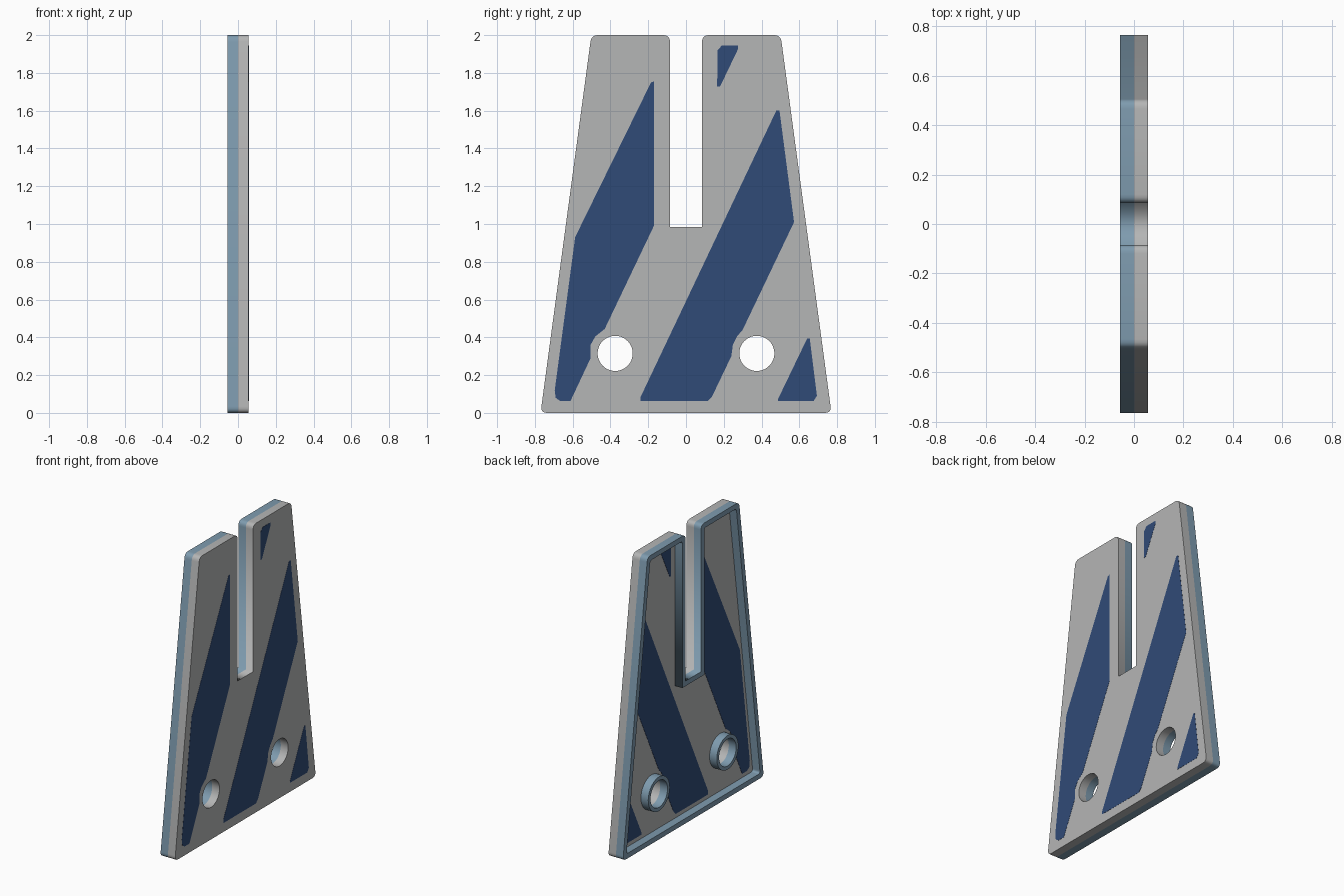
import bpy, math
from mathutils import Matrix, Vector

if "Cube" in bpy.data.objects:
    bpy.data.objects.remove(bpy.data.objects["Cube"])

HALF = 0.056          # half of the plate thickness
TO_SIDE = Matrix(((0, 0, 1, 0), (1, 0, 0, 0), (0, 1, 0, 0), (0, 0, 0, 1)))


def material(name, rgb):
    m = bpy.data.materials.new(name)
    m.diffuse_color = (*rgb, 1)
    m.use_nodes = True
    m.node_tree.nodes["Principled BSDF"].inputs["Base Color"].default_value = m.diffuse_color
    return m


GREY = material("light grey", (0.46, 0.465, 0.465))
BLUE = material("slate blue", (0.21, 0.33, 0.43))
NAVY = material("navy stripe", (0.03, 0.07, 0.185))


def rounded(points):
    """Round each (y, z, radius) corner of a closed outline."""
    out, n = [], len(points)
    for i, (y, z, r) in enumerate(points):
        p = Vector((y, z))
        if r <= 0:
            out.append(p)
            continue
        a = p + (Vector(points[i - 1][:2]) - p).normalized() * r
        b = p + (Vector(points[(i + 1) % n][:2]) - p).normalized() * r
        for k in range(6):
            t = k / 5
            out.append(a * (1 - t) ** 2 + p * 2 * t * (1 - t) + b * t * t)
    return out


def outline(d, r):
    """Tapered, slotted plate outline, inset by d."""
    side = lambda z: 0.77 - 0.1345 * z - 1.01 * d
    half = [(side(d), d, r), (side(2 - d), 2 - d, r),
            (0.085 + d, 2 - d, r), (0.085 + d, 0.985 - d, 0)]
    return rounded(half + [(-y, z, c) for y, z, c in reversed(half)])


def circle(y, z, r, n=40):
    return [Vector((y + r * math.cos(2 * math.pi * i / n),
                    z + r * math.sin(2 * math.pi * i / n))) for i in range(n)]


def slab(name, loops, x0, x1, mat):
    """Fill nested loops in the YZ plane and extrude from x0 to x1."""
    cu = bpy.data.curves.new(name + "_profile", 'CURVE')
    cu.dimensions = '2D'
    cu.fill_mode = 'BOTH'
    cu.extrude = (x1 - x0) / 2
    for loop in loops:
        sp = cu.splines.new('POLY')
        sp.points.add(len(loop) - 1)
        for pt, v in zip(sp.points, loop):
            pt.co = (v[0], v[1], 0, 1)
        sp.use_cyclic_u = True
    tmp = bpy.data.objects.new(name + "_tmp", cu)
    bpy.context.collection.objects.link(tmp)
    bpy.context.view_layer.update()
    dg = bpy.context.evaluated_depsgraph_get()
    me = bpy.data.meshes.new_from_object(tmp.evaluated_get(dg))
    bpy.data.objects.remove(tmp)
    me.transform(Matrix.Translation(((x0 + x1) / 2, 0, 0)) @ TO_SIDE)
    me.materials.clear()
    me.materials.append(mat)
    me.name = name
    ob = bpy.data.objects.new(name, me)
    bpy.context.collection.objects.link(ob)
    return ob


holes = [circle(s * 0.375, 0.315, 0.093) for s in (-1, 1)]
bosses = [circle(s * 0.375, 0.315, 0.118) for s in (-1, 1)]

# Solid front plate
slab("front_plate", [outline(0, 0.035)] + holes, 0, HALF, GREY)

# Raised rim around the recessed back, with bosses around the holes
slab("back_rim", [outline(0, 0.035), outline(0.035, 0.02)], -HALF, 0, BLUE)
for tag, h, b in zip(("left", "right"), holes, bosses):
    slab(tag + "_hole_boss", [b, h], -HALF, 0, BLUE)

# Diagonal stripes, on the front face and on the floor of the recess
stripes = {
    "slot_stripe": [(-0.665, 0.062), (-0.612, 0.062), (-0.505, 0.29),
                    (-0.505, 0.36), (-0.48, 0.405), (-0.43, 0.445),
                    (-0.17, 0.99), (-0.17, 1.755), (-0.185, 1.75),
                    (-0.587, 0.93), (-0.695, 0.12), (-0.69, 0.08)],
    "middle_stripe": [(-0.24, 0.062), (0.115, 0.062), (0.137, 0.085),
                      (0.24, 0.30), (0.248, 0.36), (0.27, 0.405),
                      (0.30, 0.44), (0.572, 1.01), (0.495, 1.60),
                      (0.478, 1.60), (-0.24, 0.085)],
    "corner_stripe": [(0.488, 0.062), (0.675, 0.062), (0.693, 0.09),
                      (0.655, 0.395), (0.642, 0.395), (0.488, 0.075)],
    "top_stripe": [(0.165, 1.727), (0.18, 1.727), (0.275, 1.925),
                   (0.275, 1.945), (0.19, 1.945), (0.167, 1.92)],
}
for name, pts in stripes.items():
    slab(name + "_front", [pts], HALF - 0.001, HALF + 0.001, NAVY)
    slab(name + "_back", [pts], -0.0015, 0.001, NAVY)
